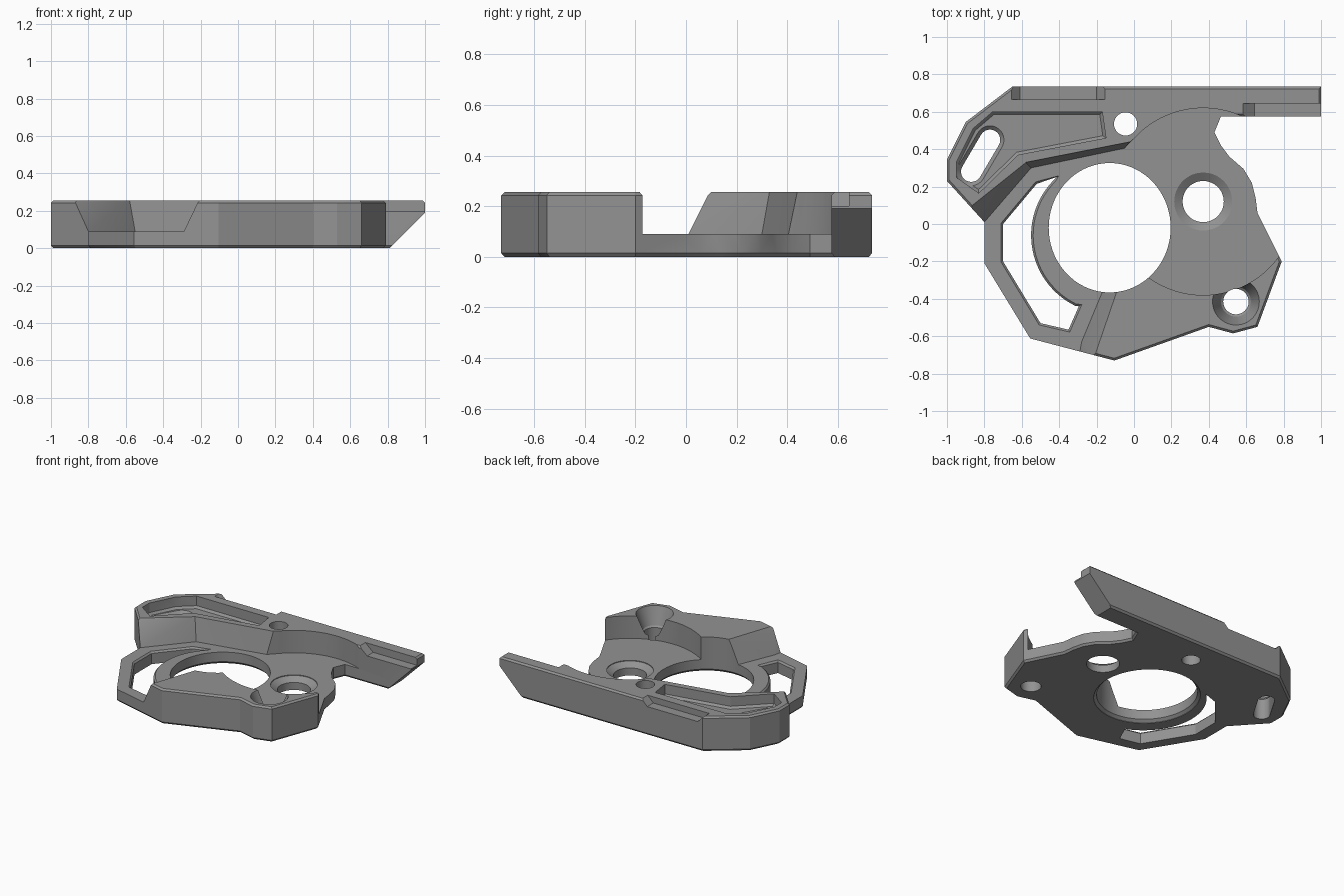
import bpy, bmesh, math
from mathutils import Vector

if "Cube" in bpy.data.objects:
    bpy.data.objects.remove(bpy.data.objects["Cube"])

grey = bpy.data.materials.new("grey")
grey.diffuse_color = (0.29, 0.29, 0.29, 1)
grey.use_nodes = True
grey.node_tree.nodes["Principled BSDF"].inputs["Base Color"].default_value = grey.diffuse_color


def inset(pts, d):
    """Offset a counter-clockwise outline inwards by d."""
    out = []
    for i, p in enumerate(pts):
        a, b, c = Vector(pts[i - 1]), Vector(p), Vector(pts[(i + 1) % len(pts)])
        e, f = (b - a).normalized(), (c - b).normalized()
        n, m = Vector((-e.y, e.x)), Vector((-f.y, f.x))
        out.append(tuple(b + (n + m) * d / max(0.4, 1 + n.dot(m))))
    return out


def loft(name, rings, swap=False):
    """Closed solid through rings of (outline, z); swap turns it to run along y."""
    bm = bmesh.new()
    rows = [[bm.verts.new((x, z, y) if swap else (x, y, z)) for x, y in pts] for pts, z in rings]
    n = len(rows[0])
    for lo, hi in zip(rows, rows[1:]):
        for i in range(n):
            j = (i + 1) % n
            bm.faces.new((lo[i], lo[j], hi[j], hi[i]))
    bm.faces.new(rows[0][::-1])
    bm.faces.new(rows[-1])
    bm.normal_update()
    bmesh.ops.triangulate(bm, faces=bm.faces[:], ngon_method='EAR_CLIP')
    if bm.calc_volume(signed=True) < 0:
        bmesh.ops.reverse_faces(bm, faces=bm.faces[:])
    me = bpy.data.meshes.new(name)
    bm.to_mesh(me)
    bm.free()
    ob = bpy.data.objects.new(name, me)
    bpy.context.collection.objects.link(ob)
    me.materials.append(grey)
    return ob


def side_prism(name, profile, y0, y1):
    return loft(name, [(profile, y0), (profile, y1)], True)


def volume(me):
    bm = bmesh.new()
    bm.from_mesh(me)
    v = bm.calc_volume(signed=True)
    bm.free()
    return v


def cut(ob, cutter):
    """Subtract the cutter, keeping the first solver result that is sound."""
    old = volume(ob.data)
    for solver in ('MANIFOLD', 'EXACT', 'FLOAT'):
        mod = ob.modifiers.new("cut", 'BOOLEAN')
        mod.operation, mod.solver, mod.object = 'DIFFERENCE', solver, cutter
        bpy.context.view_layer.update()
        dg = bpy.context.evaluated_depsgraph_get()
        me = bpy.data.meshes.new_from_object(ob.evaluated_get(dg))
        ob.modifiers.remove(mod)
        if 0.4 * old < volume(me) < old * 0.99999:
            ob.data = me
            break
    bpy.data.objects.remove(cutter)


def arc(cx, cy, rx, a0, a1, n, ry=None):
    ry = ry or rx
    return [(cx + rx * math.cos(math.radians(a0 + (a1 - a0) * i / n)),
             cy + ry * math.sin(math.radians(a0 + (a1 - a0) * i / n))) for i in range(n + 1)]


def circle(cx, cy, r, n=48, ry=None):
    return arc(cx, cy, r, 0, 360, n, ry)[:-1]


def capsule(r):
    a = math.degrees(math.atan2(0.17, 0.10))
    return arc(-0.77, 0.45, r, a - 90, a + 90, 12) + arc(-0.87, 0.28, r, a + 90, a + 270, 12)


H, FLOOR, POCKET = 0.255, 0.09, 0.17

# Whole outline with chamfered top and bottom rims
outline = [(-0.8, 0.01), (-0.8, -0.21), (-0.555, -0.612), (-0.105, -0.73), (0.4, -0.55),
           (0.53, -0.585), (0.66, -0.55), (0.79, -0.2), (0.66, 0.06), (0.65, 0.14),
           (0.63, 0.22), (0.585, 0.295), (0.51, 0.36), (0.465, 0.42), (0.43, 0.49),
           (0.465, 0.575), (1, 0.575), (1, 0.735), (-0.65, 0.735), (-0.9, 0.545),
           (-1, 0.345), (-1, 0.23)]
body = loft("frame_plate", [(inset(outline, 0.012), 0), (outline, 0.014),
                            (outline, H - 0.012), (inset(outline, 0.012), H)])

# Lowered middle floor with sloped walls, between the two raised blocks
sweep = arc(0.37, 0.12, 0.5, 138, -128, 64)
low = [(-0.9, -0.09), (-0.801, 0.009), (-0.55, 0.30), (-0.05, 0.405)] + sweep + \
      [(-0.17, -0.365), (-0.28, -0.63), (-0.33, -0.9), (-1.1, -0.9)]
high = [(-0.98, -0.01), (-0.88, 0.09), (-0.58, 0.33), (-0.02, 0.44)] + sweep + \
       [(-0.09, -0.36), (-0.21, -0.71), (-0.25, -0.9), (-1.1, -0.9)]
cut(body, loft("floor_cutter", [(low[::-1], FLOOR), (high[::-1], H + 0.003)]))

# Pocket in the upper left block
pocket = [(-0.95, 0.25), (-0.83, 0.165), (-0.62, 0.37), (-0.15, 0.46), (-0.17, 0.6),
          (-0.755, 0.6), (-0.86, 0.51), (-0.95, 0.33)]
cut(body, loft("pocket_cutter", [(inset(pocket, 0.015), POCKET), (pocket, POCKET + 0.015),
                                 (pocket, H + 0.1)]))

# Slanted slot through the pocket
cut(body, loft("slot_cutter", [(capsule(0.055), -0.1), (capsule(0.055), POCKET - 0.02),
                               (capsule(0.08), POCKET + 0.005), (capsule(0.08), POCKET + 0.02)]))

# Large round opening with a chamfered lower edge
hole = [(circle(-0.13, -0.02, 0.326 + d, 72, 0.346 + d), z)
        for d, z in ((0.02, -0.1), (0.02, 0.003), (0, 0.02), (0, 0.4))]
cut(body, loft("opening_cutter", hole))

# Curved window beside the ring
window = [(-0.7, 0.0), (-0.7, -0.2), (-0.5, -0.53), (-0.35, -0.565), (-0.295, -0.44)] + \
         arc(-0.13, -0.06, 0.42, 244, 132, 32) + [(-0.52, 0.215)]
wide = inset(window, -0.012)
cut(body, loft("window_cutter", [(window, -0.1), (window, FLOOR - 0.012),
                                 (wide, FLOOR + 0.001), (wide, 0.11)]))

# Screw holes: centre, rings of (radius, z)
for label, cx, cy, rings in (
        ("bearing", 0.37, 0.12, ((0.11, -0.1), (0.11, 0.055), (0.155, 0.085), (0.155, 0.15))),
        ("corner", 0.545, -0.415, ((0.068, -0.1), (0.068, 0.12), (0.08, 0.13), (0.125, H), (0.125, 0.4))),
        ("upper", -0.045, 0.535, ((0.062, -0.1), (0.062, 0.4)))):
    cut(body, loft(label + "_hole_cutter", [(circle(cx, cy, r), z) for r, z in rings]))

# Slanted bar end, front step and back step of the bar
cut(body, side_prism("bar_end_cutter", [(0.71, -0.1), (1.1, -0.1), (1.1, 0.29)], 0.5, 0.8))
cut(body, side_prism("front_step_cutter", [(0.645, 0.2), (1.1, 0.2), (1.1, 0.3), (0.53, 0.3)], 0.5, 0.645))
cut(body, side_prism("back_step_cutter", [(-0.61, 0.21), (-0.2, 0.21), (-0.11, 0.3), (-0.7, 0.3)], 0.665, 0.8))

bpy.context.view_layer.objects.active = body
body.select_set(True)
bpy.ops.object.shade_smooth_by_angle(angle=math.radians(25))
